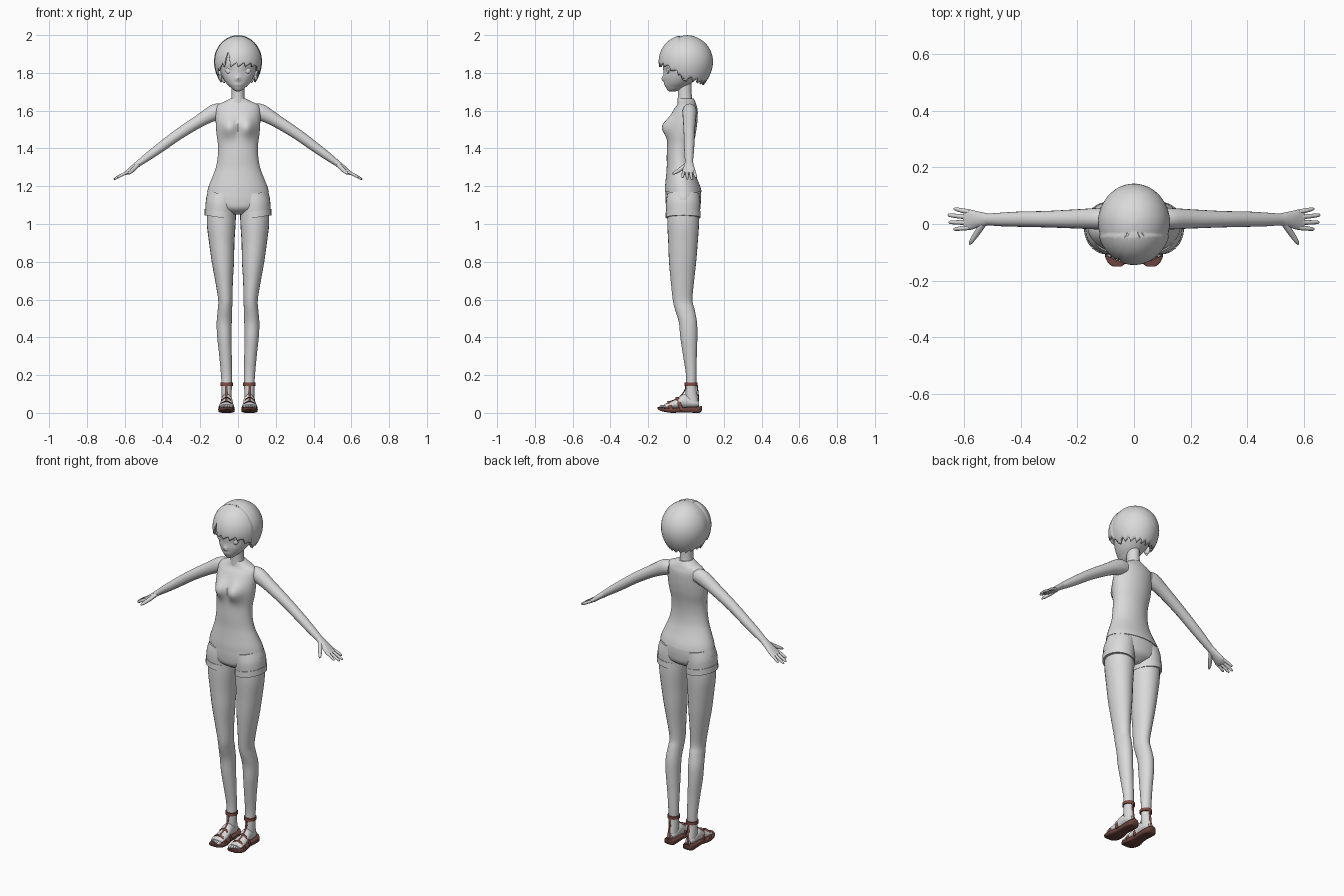
import bpy, bmesh, math
from mathutils import Vector

def material(name, rgb):
    m = bpy.data.materials.new(name)
    m.diffuse_color = (*rgb, 1)
    return m

GREY = material("soft grey", (0.7, 0.7, 0.7))
STRAP = material("strap brown", (0.22, 0.075, 0.055))
SOLE = material("sole brown", (0.14, 0.055, 0.045))

def finish(name, bm, mat, mirror=False):
    bmesh.ops.recalc_face_normals(bm, faces=bm.faces)
    me = bpy.data.meshes.new(name)
    bm.to_mesh(me)
    bm.free()
    me.materials.append(mat)
    ob = bpy.data.objects.new(name, me)
    bpy.context.collection.objects.link(ob)
    if mirror:
        ob.modifiers.new("mirror", 'MIRROR').use_mirror_merge = False
    bpy.ops.object.select_all(action='DESELECT')
    ob.select_set(True)
    bpy.context.view_layer.objects.active = ob
    bpy.ops.object.shade_smooth_by_angle(angle=math.radians(45))
    return ob

def smooth_rows(pts, steps):
    """Catmull-Rom interpolation of every value in the section list."""
    out, n = [], len(pts)
    for i in range(n - 1):
        p = [pts[max(i - 1, 0)], pts[i], pts[i + 1], pts[min(i + 2, n - 1)]]
        for k in range(steps):
            t = k / steps
            out.append([0.5 * (2 * b + (c - a) * t + (2 * a - 5 * b + 4 * c - d) * t * t
                        + (3 * b - a - 3 * c + d) * t ** 3) for a, b, c, d in zip(*p)])
    return out + [list(pts[-1])]

def loft(name, pts, mat=GREY, side=(1, 0, 0), axis=None, n=20, steps=4, power=1.0,
         mirror=False, shape=None):
    """Skin of elliptical sections (x, y, z, half width, half depth)."""
    rows, bm, rings = smooth_rows(pts, steps), bmesh.new(), []
    for i, (x, y, z, a, b) in enumerate(rows):
        if axis:
            t = Vector(axis).normalized()
        else:
            t = (Vector(rows[min(i + 1, len(rows) - 1)][:3]) - Vector(rows[max(i - 1, 0)][:3])).normalized()
        u = Vector(side)
        u = (u - t * u.dot(t)).normalized()
        v, ring = t.cross(u), []
        for k in range(n):
            c, s = math.cos(math.tau * k / n), math.sin(math.tau * k / n)
            c = math.copysign(abs(c) ** power, c)
            s = math.copysign(abs(s) ** power, s)
            co = Vector((x, y, z)) + u * a * c + v * b * s
            ring.append(bm.verts.new(shape(co) if shape else co))
        rings.append(ring)
    for r, q in zip(rings, rings[1:]):
        for k in range(n):
            bm.faces.new((r[k], r[(k + 1) % n], q[(k + 1) % n], q[k]))
    bm.faces.new(rings[0])
    bm.faces.new(rings[-1])
    return finish(name, bm, mat, mirror)

def body(rows):
    """(z, half width, front y, back y) to centred sections."""
    return [(0, (f + b) / 2, z, w, (b - f) / 2) for z, w, f, b in rows]

def ball(name, loc, size, mat=GREY, mirror=True):
    bm = bmesh.new()
    bmesh.ops.create_uvsphere(bm, u_segments=14, v_segments=10, radius=1)
    for v in bm.verts:
        v.co = Vector(loc) + Vector(a * b for a, b in zip(v.co, size))
    return finish(name, bm, mat, mirror)

UP = (0, 0, 1)

# Top: fitted trunk with bust
def bust(co):
    if co.y < -0.02:
        g = math.exp(-((abs(co.x) - 0.048) / 0.04) ** 2 - ((co.z - 1.512) / 0.05) ** 2)
        co.y -= 0.042 * g
    return co

loft("tank_top", body([
    (1.17, .163, -.112, .083), (1.2, .155, -.111, .075), (1.25, .135, -.106, .055),
    (1.3, .117, -.102, .04), (1.36, .107, -.102, .035), (1.42, .106, -.10, .04),
    (1.48, .114, -.095, .052), (1.54, .118, -.09, .06), (1.6, .118, -.068, .062),
    (1.63, .108, -.048, .055), (1.65, .068, -.042, .048), (1.665, .04, -.042, .04)]),
    axis=UP, n=40, shape=bust)
loft("neck", body([(1.64, .038, -.045, .036), (1.69, .034, -.043, .03), (1.75, .034, -.045, .03)]), axis=UP)

# Shorts with turned-up cuffs
loft("shorts", body([(1.21, .145, -.105, .07), (1.17, .16, -.108, .079), (1.12, .168, -.108, .079),
                     (1.08, .13, -.10, .07), (1.05, .04, -.06, .03)]), axis=UP, n=32)
loft("shorts_leg", [(.08, -.014, 1.16, .075, .085), (.09, -.015, 1.11, .081, .091),
                    (.093, -.015, 1.05, .081, .089)], axis=(-.15, 0, 1), n=28, mirror=True)
loft("shorts_cuff", [(.094, -.015, 1.068, .083, .092), (.094, -.015, 1.034, .084, .093)],
     axis=(-.15, 0, 1), n=28, steps=1, mirror=True)

# Legs
loft("leg", [(.088, -.015, 1.08, .075, .083), (.089, -.015, 1.0, .076, .084), (.086, -.016, .9, .067, .078),
             (.08, -.018, .8, .059, .072), (.074, -.019, .7, .047, .062), (.067, -.018, .6, .038, .052),
             (.069, -.007, .55, .038, .052), (.073, .01, .48, .04, .048), (.072, .015, .4, .038, .045),
             (.066, .021, .3, .033, .036), (.061, .028, .2, .029, .028), (.06, .027, .13, .027, .028),
             (.06, .032, .05, .026, .036)], axis=UP, n=24, mirror=True)

# Feet and toes
FRONT = (0, -1, 0)
loft("foot", [(.06, .068, .048, .016, .014), (.06, .04, .052, .027, .024), (.06, -.01, .063, .03, .036),
              (.06, -.05, .048, .034, .025), (.061, -.09, .04, .037, .017), (.062, -.115, .034, .033, .011)],
     axis=FRONT, mirror=True)
for i in range(5):
    ball("toe", (.036 + i * .0125, -.122 + .005 * i, .034), (.009 - i * .0007, .018, .009))

# Sandals: sole, cross straps, instep strap and ankle band
loft("sandal_sole", [(.06, .085, .026, .016, .012), (.06, .07, .017, .03, .017), (.06, .03, .016, .033, .015),
                     (.06, -.02, .016, .033, .013), (.061, -.07, .013, .042, .013), (.061, -.11, .016, .042, .011),
                     (.06, -.137, .021, .032, .009), (.06, -.15, .026, .015, .005)],
     SOLE, axis=FRONT, power=.5, n=24, mirror=True)
for y, w, h, lean in ((-.085, .041, .045, .012), (-.035, .037, .066, .025)):
    arc = [math.pi * k / 8 for k in range(9)]
    loft("cross_strap", [(.061 + w * math.cos(t), y + lean * (1 - math.sin(t)) - lean / 2,
                          .016 + h * math.sin(t), .009, .003) for t in arc],
         STRAP, side=(0, 1, 0), n=8, steps=2, mirror=True)
loft("instep_strap", [(.06, -.085, .06, .005, .003), (.06, -.05, .074, .005, .003),
                      (.06, -.022, .096, .005, .003), (.06, -.004, .125, .005, .003),
                      (.06, -.003, .152, .005, .003)], STRAP, n=8, mirror=True)
loft("ankle_band", [(.06, .027, .143, .033, .034), (.06, .027, .16, .033, .034)],
     STRAP, axis=UP, steps=1, n=24, mirror=True)
loft("heel_strap", [(.06, .067, .035, .007, .003), (.06, .066, .08, .006, .003), (.06, .059, .148, .006, .003)],
     STRAP, n=8, mirror=True)

# Arms and hands
Y = (0, 1, 0)
loft("arm", [(.08, .02, 1.597, .034, .036), (.12, .019, 1.592, .038, .043), (.2, .018, 1.548, .034, .034),
             (.31, .017, 1.478, .029, .029), (.4, .017, 1.413, .027, .026), (.47, .016, 1.362, .024, .022),
             (.52, .016, 1.325, .02, .017)], side=Y, mirror=True)
loft("palm", [(.51, .016, 1.333, .02, .017), (.55, .016, 1.302, .028, .015), (.58, .015, 1.278, .036, .012),
              (.6, .015, 1.266, .034, .008)], side=Y, mirror=True)
for y0, y1, tip in ((.043, .053, .637), (.024, .031, .658), (.005, .006, .655), (-.013, -.018, .638)):
    z1 = 1.275 - (tip - .58) * .5
    loft("finger", [(.582, y0, 1.276, .0085, .0085), ((.582 + tip) / 2, (y0 + y1) / 2, (1.279 + z1) / 2, .008, .008),
                    (tip - .006, y1, z1 + .003, .006, .006), (tip, y1, z1, .002, .002)],
         side=Y, n=10, steps=3, mirror=True)
loft("thumb", [(.53, .004, 1.315, .012, .012), (.555, -.032, 1.288, .011, .011), (.574, -.06, 1.271, .008, .008),
               (.581, -.072, 1.265, .003, .003)], side=UP, n=10, steps=3, mirror=True)

# Head with small nose and mouth bumps
def face(co):
    if co.y < -0.06:
        co.y -= .016 * math.exp(-(co.x / .011) ** 2 - ((co.z - 1.768) / .013) ** 2)
        co.y -= .005 * math.exp(-(co.x / .02) ** 2 - ((co.z - 1.738) / .008) ** 2)
        co.y += .008 * math.exp(-((abs(co.x) - .045) / .025) ** 2 - ((co.z - 1.812) / .022) ** 2)
    return co

loft("head", body([
    (1.702, .01, -.088, -.055), (1.71, .025, -.099, -.03), (1.725, .042, -.107, 0), (1.75, .066, -.113, .035),
    (1.79, .088, -.118, .075), (1.85, .1, -.122, .1), (1.91, .095, -.108, .1), (1.95, .07, -.075, .075),
    (1.97, .03, -.03, .03)]), axis=UP, n=48, shape=face)
ball("eye", (.045, -.094, 1.812), (.022, .009, .018))
ball("ear", (.094, -.005, 1.79), (.012, .022, .032))

# Short hair: dome with a raised fringe and a jagged lower edge
EDGE = [(0, 1.83), (40, 1.83), (60, 1.80), (76, 1.78), (85, 1.735), (95, 1.755), (140, 1.735), (180, 1.73)]
def edge_height(deg):
    d = abs(deg)
    for (a, za), (b, zb) in zip(EDGE, EDGE[1:]):
        if a <= d <= b:
            z = za + (zb - za) * (d - a) / (b - a)
            break
    return z + max(0, .075 * (1 - abs(deg + 26) / 8))

COLS, ROWS, ZC, RZ, KEEP = 120, 22, 1.86, .1443, .97
bm, grid = bmesh.new(), []
top = bm.verts.new((0, 0, 2.0))
for c in range(COLS):
    deg = -180 + 360 * c / COLS
    a = math.radians(deg)
    end = edge_height(deg) + .028 * (c % 6) / 6
    column = []
    for r in range(1, ROWS + 1):
        z = ZC + RZ - (ZC + RZ - end) * (1 - math.cos(math.pi / 2 * r / ROWS))
        h = (z - ZC) / RZ
        rad = math.sqrt(max(0, 1 - h * h)) if h > 0 else 1 - .35 * ((ZC - z) / .13) ** 2
        x, y = .132 * rad * math.sin(a), -.147 * rad * math.cos(a)
        k = .985 if y < -.04 else KEEP - .025 * max(0, min(1, (.02 - y) / .06))
        column.append(bm.verts.new((x * k, y * k, ZC + (z - ZC) * k)))
    grid.append(column)
for c in range(COLS):
    p, q = grid[c], grid[(c + 1) % COLS]
    bm.faces.new((top, p[0], q[0]))
    for r in range(ROWS - 1):
        bm.faces.new((p[r], p[r + 1], q[r + 1], q[r]))
hair = finish("hair", bm, GREY)
thick = hair.modifiers.new("thickness", 'SOLIDIFY')
thick.thickness, thick.offset = .008, -1
